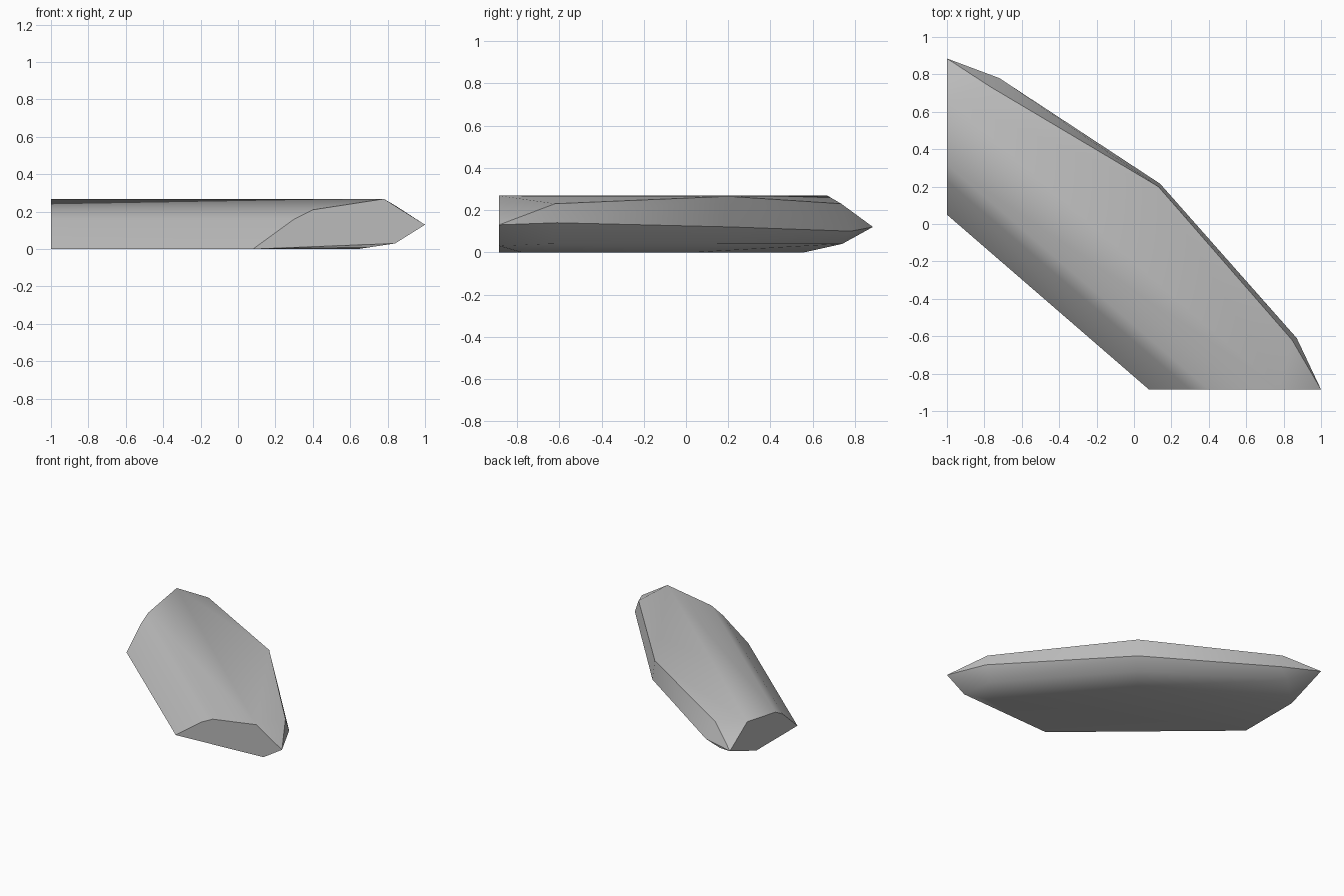
import bpy
import bmesh
import math
from mathutils import Vector

default_cube = bpy.data.objects.get("Cube")
if default_cube:
    bpy.data.objects.remove(default_cube, do_unlink=True)


def make_material(name, colour):
    material = bpy.data.materials.new(name)
    material.use_nodes = True
    material.diffuse_color = colour
    shader = next(n for n in material.node_tree.nodes if n.type == "BSDF_PRINCIPLED")
    shader.inputs["Base Color"].default_value = colour
    shader.inputs["Roughness"].default_value = 0.8
    return material


# The two flat cut ends of the stone
FRONT_Y, LEFT_X = -0.885, -1.0
front_profile = [(0.08, 0), (0.30, 0.16), (0.40, 0.21), (0.78, 0.268),
                 (1.0, 0.13), (0.84, 0.03)]
side_profile = [(0.05, 0), (0.23, 0.16), (0.32, 0.21), (0.67, 0.268),
                (0.885, 0.12), (0.56, 0)]

# Rails along the chipped back edge, running from one end to the other
back_rails = {
    "upper": [(-0.77, 0.735, 0.23), (0.13, 0.20, 0.265), (0.845, -0.62, 0.23)],
    "ridge": [(-0.72, 0.78, 0.10), (0.14, 0.215, 0.12), (0.87, -0.61, 0.14)],
    "lower": [(-0.81, 0.74, 0.04), (0.09, 0.15, 0.04), (0.80, -0.65, 0.04)],
    "base": [(0.0, 0.04, 0), (0.64, -0.78, 0)],
}


def build_hull(name, points, material):
    """Wrap the points in a closed convex body and merge flat neighbours."""
    bm = bmesh.new()
    for point in points:
        bm.verts.new(Vector(point))
    hull = bmesh.ops.convex_hull(bm, input=bm.verts)
    unused = {v for v in hull["geom_interior"] if isinstance(v, bmesh.types.BMVert)}
    bmesh.ops.delete(bm, geom=list(unused), context="VERTS")
    bmesh.ops.dissolve_limit(bm, angle_limit=math.radians(0.5),
                             verts=bm.verts, edges=bm.edges)
    bmesh.ops.recalc_face_normals(bm, faces=bm.faces)
    mesh = bpy.data.meshes.new(name)
    bm.to_mesh(mesh)
    bm.free()
    mesh.materials.append(material)
    body = bpy.data.objects.new(name, mesh)
    bpy.context.collection.objects.link(body)
    return body


# Stone slab
points = [(x, FRONT_Y, z) for x, z in front_profile]
points += [(LEFT_X, y, z) for y, z in side_profile]
for rail in back_rails.values():
    points += rail
stone = build_hull("stone_slab", points,
                   make_material("stone grey", (0.5, 0.5, 0.5, 1.0)))

# Soft facets with crisp chipped edges
bpy.ops.object.select_all(action="DESELECT")
stone.select_set(True)
bpy.context.view_layer.objects.active = stone
bpy.ops.object.shade_smooth_by_angle(angle=math.radians(30))
